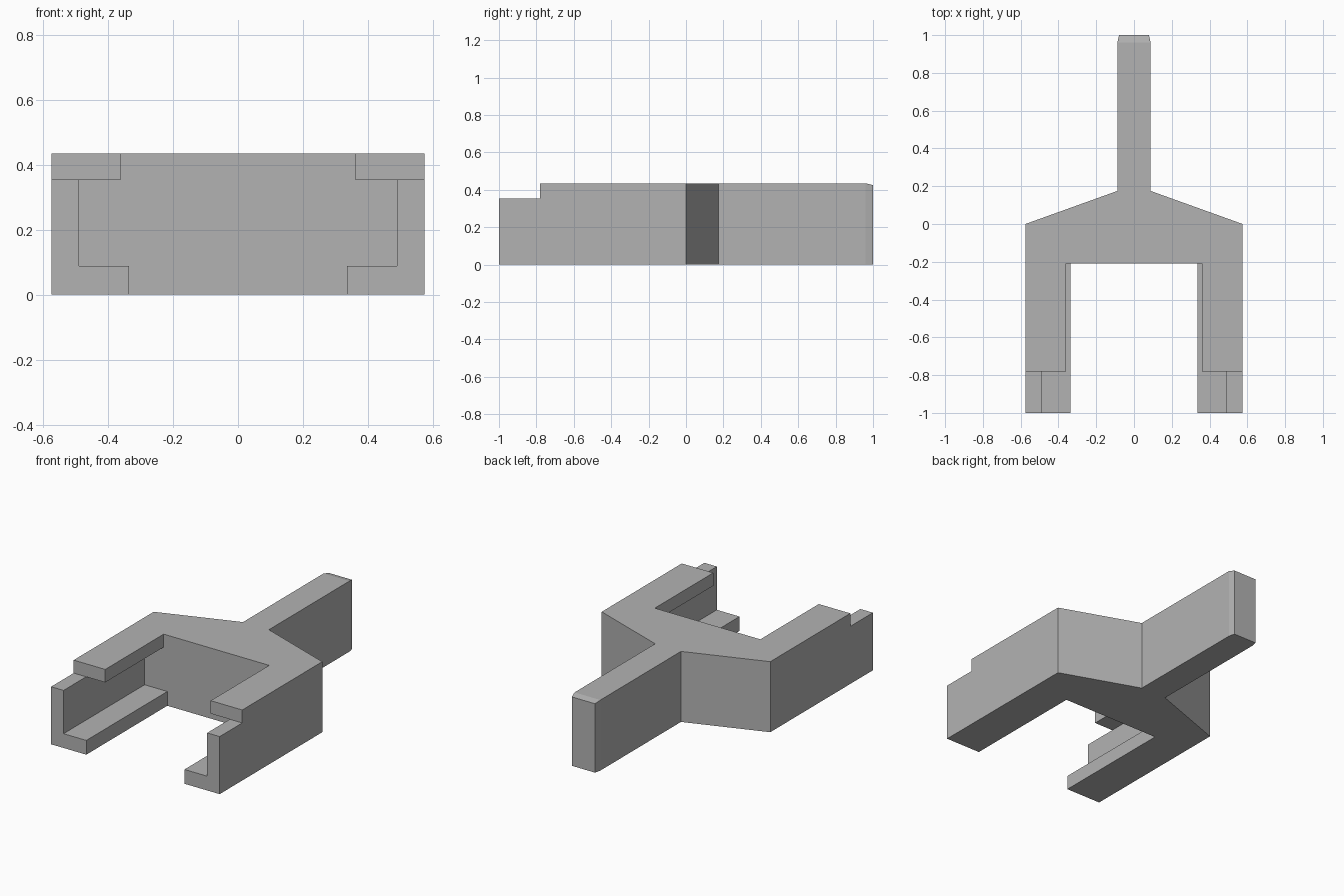
import bpy
import bmesh
from mathutils import Vector

default_cube = bpy.data.objects.get("Cube")
if default_cube:
    bpy.data.objects.remove(default_cube, do_unlink=True)

HEIGHT = 0.435
LEDGE = 0.355

grey = bpy.data.materials.new("plain_grey")
grey.use_nodes = True
grey.diffuse_color = (0.45, 0.45, 0.45, 1)
grey.node_tree.nodes["Principled BSDF"].inputs["Base Color"].default_value = grey.diffuse_color


def mirrored(half):
    """Close a right-hand half outline with its mirror image."""
    return half + [(-x, v) for x, v in reversed(half)]


def prism(name, outline, place, direction):
    """Extrude an outline, placed in space by a function, along a direction."""
    bm = bmesh.new()
    face = bm.faces.new([bm.verts.new(place(u, v)) for u, v in outline])
    out = bmesh.ops.extrude_face_region(bm, geom=[face], use_keep_orig=True)
    moved = [g for g in out["geom"] if isinstance(g, bmesh.types.BMVert)]
    bmesh.ops.translate(bm, verts=moved, vec=Vector(direction))
    bmesh.ops.recalc_face_normals(bm, faces=bm.faces)
    mesh = bpy.data.meshes.new(name)
    bm.to_mesh(mesh)
    bm.free()
    mesh.materials.append(grey)
    obj = bpy.data.objects.new(name, mesh)
    bpy.context.collection.objects.link(obj)
    return obj


def cut(target, cutter):
    """Subtract the cutter for good, then discard it."""
    cutter.hide_render = True
    mod = target.modifiers.new(cutter.name, "BOOLEAN")
    mod.operation = "DIFFERENCE"
    mod.solver = "EXACT"
    mod.object = cutter
    bpy.context.view_layer.objects.active = target
    bpy.ops.object.modifier_apply(modifier=mod.name)
    bpy.data.objects.remove(cutter, do_unlink=True)


# Body: plan outline with shoulders and handle
plan = mirrored([(0.575, -1), (0.575, 0), (0.088, 0.175), (0.088, 0.96)])
body = prism("forked_bracket", plan, lambda x, y: (x, y, 0), (0, 0, HEIGHT))

# Tapered handle tip
bm = bmesh.new()
bm.from_mesh(body.data)
end = max(bm.faces, key=lambda f: f.calc_center_median().y)
tip = bmesh.ops.extrude_discrete_faces(bm, faces=[end])["faces"][0]
for vert in tip.verts:
    vert.co.y = 1
    vert.co.x *= 0.9
    if vert.co.z > 0.2:
        vert.co.z -= 0.01
bmesh.ops.recalc_face_normals(bm, faces=bm.faces)
bm.to_mesh(body.data)
bm.free()

# Slot between the arms, with a channel along each inner side
slot = mirrored([(0.335, -0.1), (0.335, 0.088), (0.49, 0.088),
                 (0.49, LEDGE), (0.36, LEDGE), (0.36, 0.6)])
cut(body, prism("slot_cutter", slot, lambda x, z: (x, -1.2, z), (0, 0.99, 0)))

# Lowered front ends of the arms
notch = [(-1.2, LEDGE), (-0.78, LEDGE), (-0.78, 0.6), (-1.2, 0.6)]
cut(body, prism("notch_cutter", notch, lambda y, z: (-0.8, y, z), (1.6, 0, 0)))
